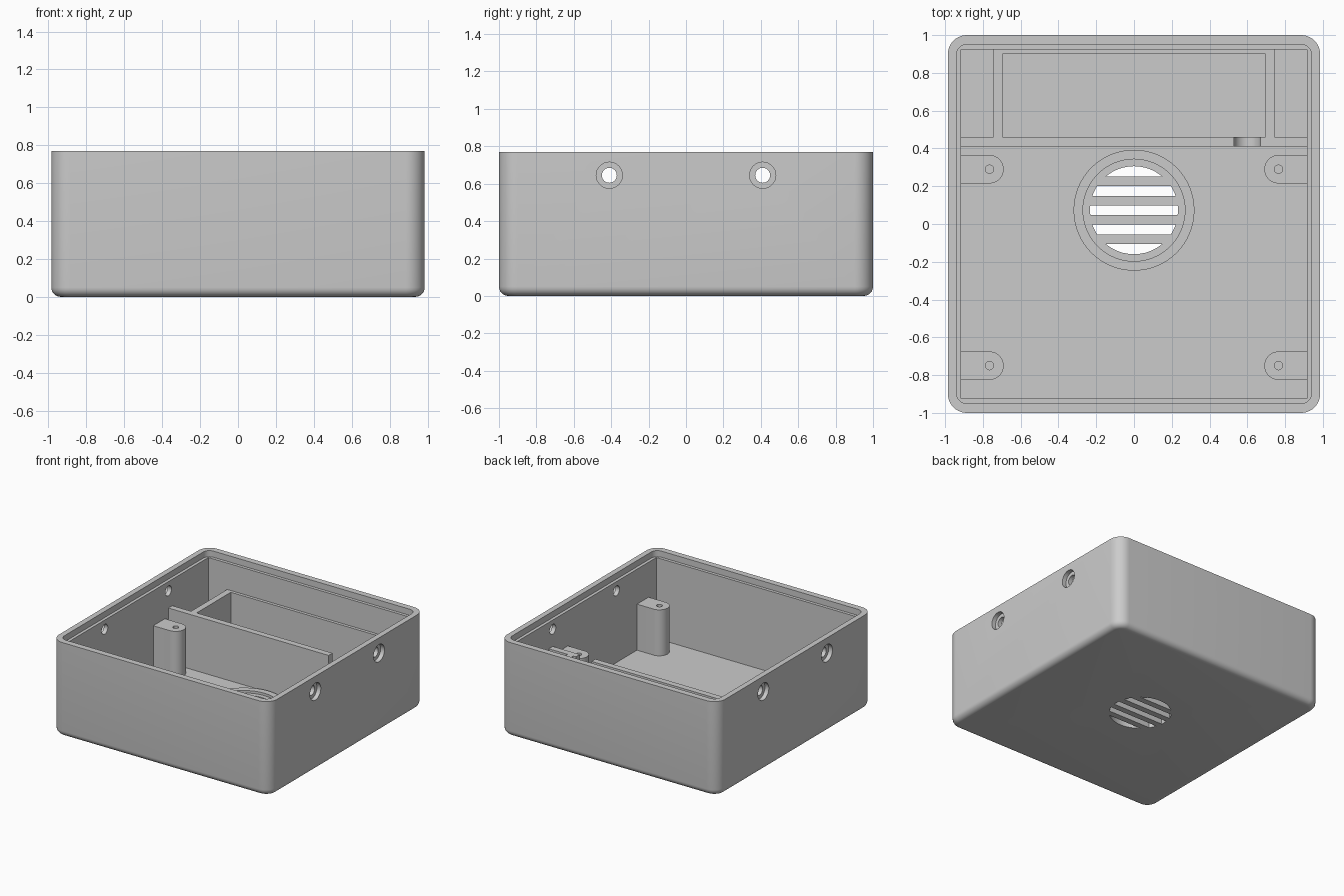
import bpy, bmesh, math
from mathutils import Matrix, Vector

cube = bpy.data.objects.get("Cube")
if cube:
    bpy.data.objects.remove(cube, do_unlink=True)

grey = bpy.data.materials.new("light_grey_plastic")
grey.use_nodes = True
grey.diffuse_color = (0.6, 0.6, 0.6, 1)
grey.node_tree.nodes["Principled BSDF"].inputs["Base Color"].default_value = (0.6, 0.6, 0.6, 1)

# Main dimensions
HX, HY, TOP = 0.985, 1.0, 0.77
IX, IY, FLOOR = 0.915, 0.925, 0.06
WALL_TOP, POST_TOP = 0.505, 0.435
GRILLE_Y, GRILLE_R = 0.073, 0.233


def finish(name, bm):
    bmesh.ops.recalc_face_normals(bm, faces=bm.faces)
    mesh = bpy.data.meshes.new(name)
    bm.to_mesh(mesh)
    bm.free()
    obj = bpy.data.objects.new(name, mesh)
    bpy.context.collection.objects.link(obj)
    mesh.materials.append(grey)
    return obj


def box(name, lo, hi, corner=0, bottom=0):
    """Box between two corners, with rounded upright and bottom edges."""
    lo, hi = Vector(lo), Vector(hi)
    bm = bmesh.new()
    bmesh.ops.create_cube(bm, size=1, matrix=Matrix.Translation((lo + hi) / 2)
                          @ Matrix.Diagonal((*(hi - lo), 1)))
    if corner:
        edges = [e for e in bm.edges if abs(e.verts[0].co.z - e.verts[1].co.z) > 0.01]
        bmesh.ops.bevel(bm, geom=edges, offset=corner, segments=10, profile=0.5, affect='EDGES')
    if bottom:
        edges = [e for e in bm.edges if all(v.co.z < lo.z + 1e-4 for v in e.verts)]
        bmesh.ops.bevel(bm, geom=edges, offset=bottom, segments=6, profile=0.5, affect='EDGES')
    return finish(name, bm)


def cylinder(name, centre, radius, depth, axis='Z', sides=48):
    bm = bmesh.new()
    turn = {'Z': Matrix(), 'X': Matrix.Rotation(math.pi / 2, 4, 'Y'),
            'Y': Matrix.Rotation(math.pi / 2, 4, 'X')}[axis]
    bmesh.ops.create_cone(bm, cap_ends=True, segments=sides, radius1=radius, radius2=radius,
                          depth=depth, matrix=Matrix.Translation(centre) @ turn)
    return finish(name, bm)


def combine(obj, tool, operation='DIFFERENCE'):
    """Apply a boolean and discard the tool."""
    mod = obj.modifiers.new("boolean", 'BOOLEAN')
    mod.object, mod.operation, mod.solver = tool, operation, 'EXACT'
    bpy.context.view_layer.objects.active = obj
    bpy.ops.object.modifier_apply(modifier=mod.name)
    bpy.data.objects.remove(tool, do_unlink=True)


# Case: rounded shell, hollowed, with a stepped lip for the lid
case = box("case_shell", (-HX, -HY, 0), (HX, HY, TOP), corner=0.1, bottom=0.05)
combine(case, box("cavity", (-IX, -IY, FLOOR), (IX, IY, 1)))
combine(case, box("lip", (-0.94, -0.95, TOP - 0.05), (0.94, 0.95, 1), corner=0.055))

# Counterbored screw holes in both side walls
for y in (-0.41, 0.41):
    combine(case, cylinder("bore", (0, y, 0.645), 0.04, 3, 'X', 32))
    for side in (-1, 1):
        combine(case, cylinder("counterbore", (side * HX, y, 0.645), 0.07, 0.07, 'X'))

# Round grille opening with bars left across it
opening = cylinder("opening", (0, GRILLE_Y, 0), GRILLE_R, 0.4)
for i in (-1.5, -0.5, 0.5, 1.5):
    y = GRILLE_Y + i * 0.102
    combine(opening, box("bar", (-1, y - 0.025, -1), (1, y + 0.025, 1)))
combine(case, opening)

# Raised ring around the grille
ring = cylinder("grille_ring", (0, GRILLE_Y, FLOOR + 0.01), 0.32, 0.02, sides=64)
combine(ring, cylinder("ring_hole", (0, GRILLE_Y, FLOOR), 0.27, 0.4, sides=64))

# Divider across the case, with a round-bottomed cable slot
divider = box("divider_wall", (-IX, 0.41, FLOOR), (IX, 0.46, WALL_TOP))
combine(divider, cylinder("slot_round", (0.6, 0.435, 0.435), 0.07, 0.2, 'Y'))
combine(divider, box("slot", (0.53, 0.35, 0.435), (0.67, 0.55, 1)))

# Compartment side and back walls
parts = [case, ring, divider]
for side, label in ((1, "left"), (-1, "right")):
    x0, x1 = sorted((side * 0.695, side * 0.745))
    parts.append(box("compartment_wall_" + label, (x0, 0.46, FLOOR), (x1, IY, WALL_TOP)))
parts.append(box("compartment_back", (-0.695, 0.9, FLOOR), (0.695, IY, WALL_TOP)))

# Screw posts: round-nosed blocks growing from the side walls
for side, label in ((1, "left"), (-1, "right")):
    for y, place in ((0.29, "back"), (-0.75, "front")):
        x = side * 0.765
        x0, x1 = sorted((x, side * IX))
        post = box(f"screw_post_{place}_{label}", (x0, y - 0.075, FLOOR), (x1, y + 0.075, POST_TOP))
        nose = cylinder("nose", (x, y, (FLOOR + POST_TOP) / 2), 0.075, POST_TOP - FLOOR)
        combine(post, nose, 'UNION')
        combine(post, cylinder("pilot", (x, y, POST_TOP), 0.022, 0.4, sides=24))
        parts.append(post)

# Smooth the curves and keep the edges sharp
for obj in parts:
    bpy.ops.object.select_all(action='DESELECT')
    obj.select_set(True)
    bpy.context.view_layer.objects.active = obj
    bpy.ops.object.shade_smooth_by_angle(angle=math.radians(30))
